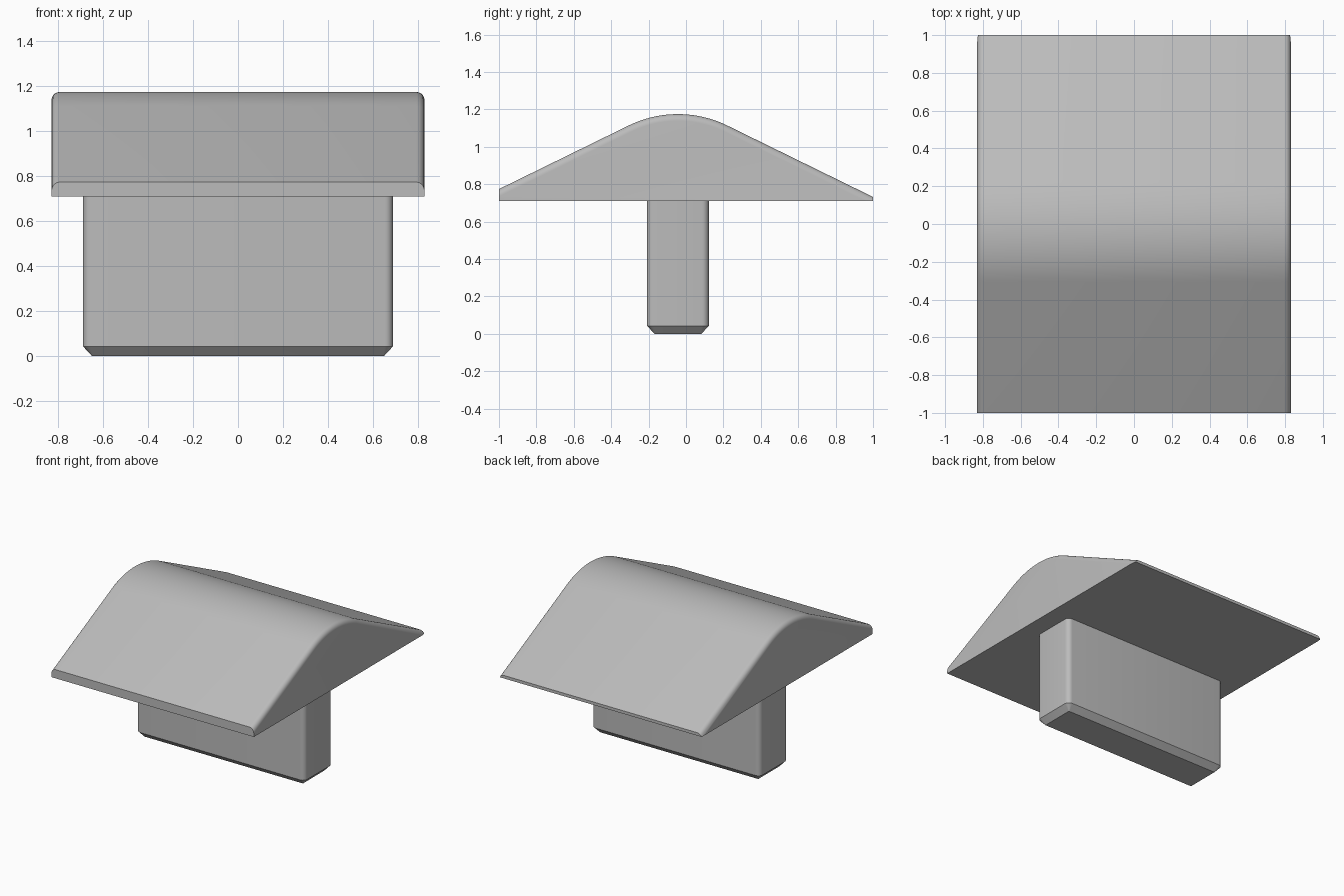
import bpy, bmesh, math
from mathutils import Vector

if "Cube" in bpy.data.objects:
    bpy.data.objects.remove(bpy.data.objects["Cube"])

grey = bpy.data.materials.new("plain grey")
grey.use_nodes = True
colour = (0.5, 0.5, 0.5, 1)
grey.diffuse_color = colour
grey.node_tree.nodes["Principled BSDF"].inputs["Base Color"].default_value = colour

CENTRE_Y = -0.043
CAP_BOTTOM = 0.71


def finish(bm, name):
    bmesh.ops.recalc_face_normals(bm, faces=bm.faces)
    mesh = bpy.data.meshes.new(name)
    bm.to_mesh(mesh)
    bm.free()
    obj = bpy.data.objects.new(name, mesh)
    bpy.context.collection.objects.link(obj)
    mesh.materials.append(grey)
    bpy.ops.object.select_all(action="DESELECT")
    obj.select_set(True)
    bpy.context.view_layer.objects.active = obj
    bpy.ops.object.shade_smooth_by_angle(angle=math.radians(25))
    return obj


def trim(bm, point, normal):
    """Cut away everything beyond a plane and close the opening."""
    geom = bm.verts[:] + bm.edges[:] + bm.faces[:]
    cut = bmesh.ops.bisect_plane(bm, geom=geom, plane_co=point,
                                 plane_no=normal, clear_outer=True)
    edges = [e for e in cut["geom_cut"] if isinstance(e, bmesh.types.BMEdge)]
    bmesh.ops.contextual_create(bm, geom=edges)


# Cap: ridge profile, oversized so that its rounded side edges can be trimmed
half_width, radius, steps = 0.83, 0.6, 24
slope = 0.49
angle = math.atan(slope)
arc = [(CENTRE_Y + radius * math.sin(a), 1.175 - radius * (1 - math.cos(a)))
       for a in (angle * (2 * i / steps - 1) for i in range(steps + 1))]
reach = 1.1
left_z = arc[0][1] - slope * (arc[0][0] + reach)
right_z = arc[-1][1] - slope * (reach - arc[-1][0])
profile = [(-reach, 0.5), (-reach, left_z), *arc, (reach, right_z), (reach, 0.5)]

bm = bmesh.new()
face = bm.faces.new([bm.verts.new((-half_width, y, z)) for y, z in profile])
extruded = bmesh.ops.extrude_face_region(bm, geom=[face])["geom"]
bmesh.ops.translate(bm, vec=(2 * half_width, 0, 0),
                    verts=[v for v in extruded if isinstance(v, bmesh.types.BMVert)])
bmesh.ops.recalc_face_normals(bm, faces=bm.faces)
rim = [e for e in bm.edges
       if abs(e.verts[0].co.x - e.verts[1].co.x) < 0.01
       and min(v.co.z for v in e.verts) > 0.55]
bmesh.ops.bevel(bm, geom=rim, offset=0.036, offset_type="OFFSET",
                segments=5, profile=0.5, affect="EDGES", clamp_overlap=False)
trim(bm, Vector((0, 0, CAP_BOTTOM)), Vector((0, 0, -1)))
trim(bm, Vector((0, -1, 0)), Vector((0, -1, 0)))
trim(bm, Vector((0, 1, 0)), Vector((0, 1, 0)))
finish(bm, "ridged_cap")


# Stem: rounded block with a chamfered foot
def ring(bm, hx, hy, r, z, segments=6):
    verts = []
    for corner, (sx, sy) in enumerate([(1, 1), (-1, 1), (-1, -1), (1, -1)]):
        for i in range(segments + 1):
            a = math.pi / 2 * (corner + i / segments)
            verts.append(bm.verts.new((sx * (hx - r) + r * math.cos(a),
                                       CENTRE_Y + sy * (hy - r) + r * math.sin(a), z)))
    return verts


bm = bmesh.new()
rings = [ring(bm, 0.65, 0.125, 0.004, 0),
         ring(bm, 0.69, 0.165, 0.036, 0.043),
         ring(bm, 0.69, 0.165, 0.036, CAP_BOTTOM + 0.01)]
for lower, upper in zip(rings, rings[1:]):
    for i in range(len(lower)):
        j = (i + 1) % len(lower)
        bm.faces.new((lower[i], lower[j], upper[j], upper[i]))
bm.faces.new(rings[0])
bm.faces.new(rings[-1])
finish(bm, "stem")
